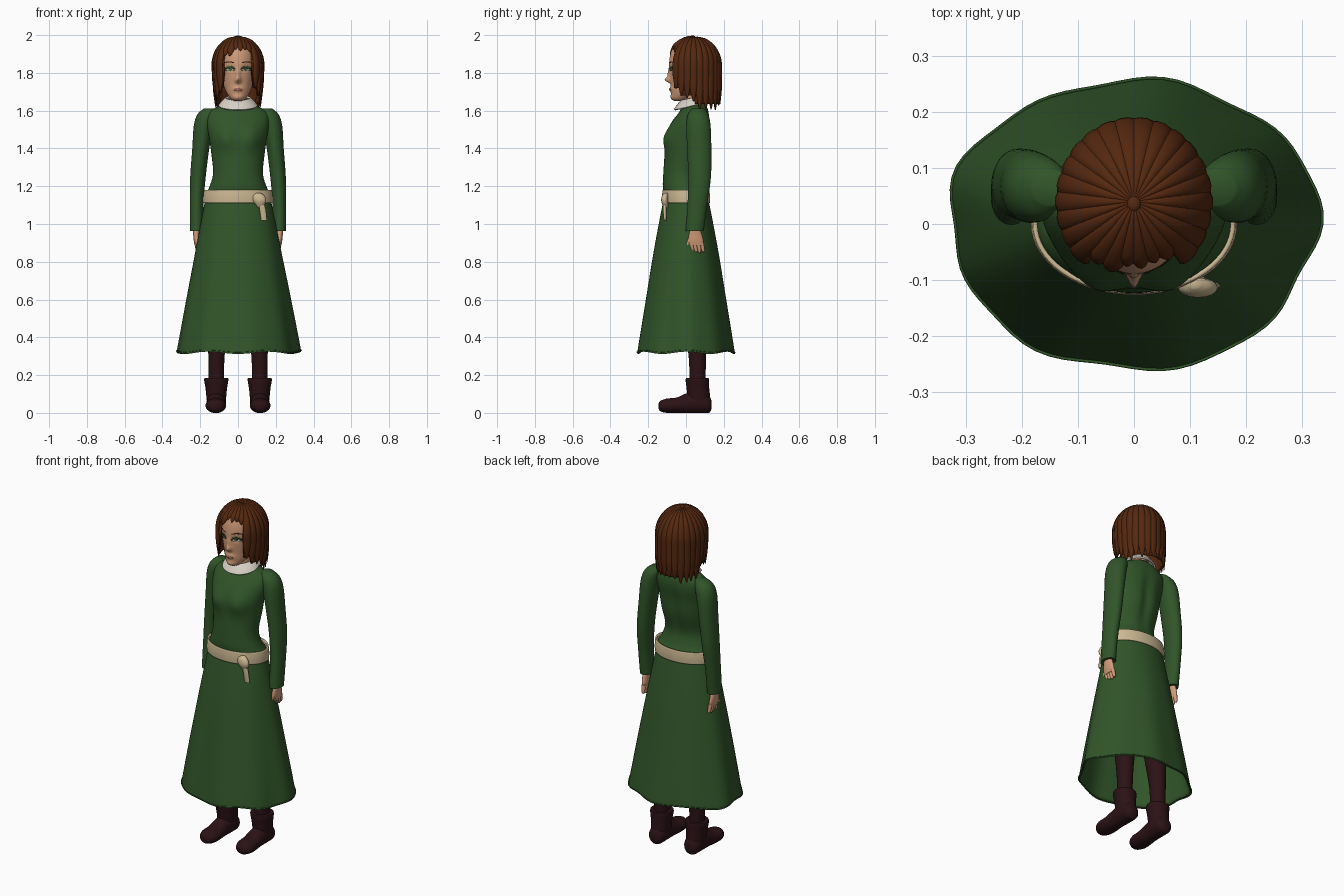
import bpy
import bmesh
import random
from math import sin, cos, pi, tau, exp, radians, copysign
from mathutils import Vector
from mathutils.bvhtree import BVHTree

random.seed(4)
if "Cube" in bpy.data.objects:
    bpy.data.objects.remove(bpy.data.objects["Cube"])


def material(name, r, g, b):
    m = bpy.data.materials.new(name)
    m.use_nodes = True
    m.diffuse_color = (r, g, b, 1)
    node = m.node_tree.nodes["Principled BSDF"]
    node.inputs["Base Color"].default_value = (r, g, b, 1)
    node.inputs["Roughness"].default_value = 0.8
    return m


GREEN = material("dress green", 0.03, 0.09, 0.022)
HAIR = material("auburn hair", 0.09, 0.021, 0.005)
SKIN = material("skin", 0.64, 0.33, 0.19)
BELT = material("tan cloth", 0.6, 0.48, 0.29)
WHITE = material("off white collar", 0.68, 0.63, 0.56)
LEATHER = material("dark leather", 0.024, 0.006, 0.008)
IRIS = material("eye green", 0.06, 0.16, 0.05)
LIP = material("lip rose", 0.42, 0.15, 0.11)
DARK = material("lash brown", 0.03, 0.012, 0.008)


def spline(rows, steps):
    """Smooth interpolation through the given rows."""
    rows = [Vector(r) for r in rows]
    out = []
    for i in range(len(rows) - 1):
        a, b = rows[max(i - 1, 0)], rows[i]
        c, d = rows[i + 1], rows[min(i + 2, len(rows) - 1)]
        for k in range(steps):
            t = k / steps
            out.append(b + (c - a) * (t / 2) + (a * 2 - b * 5 + c * 4 - d) * (t * t / 2)
                       + (b * 3 - a - c * 3 + d) * (t ** 3 / 2))
    return out + [rows[-1]]


def skin_rings(name, rings, mat, caps=True, thick=0, angle=60):
    """Joins rings of points into one smooth object."""
    bm = bmesh.new()
    loops = [[bm.verts.new(p) for p in ring] for ring in rings]
    n = len(loops[0])
    for lo, hi in zip(loops, loops[1:]):
        for i in range(n):
            bm.faces.new((lo[i], lo[(i + 1) % n], hi[(i + 1) % n], hi[i]))
    if caps:
        bm.faces.new(loops[0])
        bm.faces.new(loops[-1])
    bmesh.ops.recalc_face_normals(bm, faces=bm.faces)
    for f in bm.faces:
        f.smooth = True
    mesh = bpy.data.meshes.new(name)
    bm.to_mesh(mesh)
    bm.free()
    mesh.set_sharp_from_angle(angle=radians(angle))
    mesh.materials.append(mat)
    ob = bpy.data.objects.new(name, mesh)
    bpy.context.scene.collection.objects.link(ob)
    if thick:
        mod = ob.modifiers.new("thickness", "SOLIDIFY")
        mod.thickness = thick
    return ob


def loft(name, rows, mat, sides=32, steps=4, shape=None, along="z", side=1, **kw):
    """Rows are (height, centre x, centre depth, radius x, radius depth)."""
    rings = []
    for h, cx, cd, rx, rd in spline(rows, steps):
        ring = []
        for i in range(sides):
            a = tau * i / sides
            x, d = side * cx + rx * cos(a), cd + rd * sin(a)
            p = Vector((x, d, h)) if along == "z" else Vector((x, h, d))
            ring.append(shape(p) if shape else p)
        rings.append(ring)
    return skin_rings(name, rings, mat, **kw)


def bump(x, z, cx, cz, wx, wz):
    return exp(-((x - cx) / wx) ** 2 - ((z - cz) / wz) ** 2)


# Bodice with bust and a shallow groove down the back
def bodice_shape(p):
    if p.y < 0:
        p.y -= 0.022 * (bump(p.x, p.z, 0.07, 1.45, 0.05, 0.06) + bump(p.x, p.z, -0.07, 1.45, 0.05, 0.06))
    else:
        p.y -= 0.015 * bump(p.x, p.z, 0, 1.4, 0.03, 0.15)
    return p


loft("bodice", [(1.08, 0, 0, .168, .113), (1.15, 0, 0, .172, .116), (1.2, 0, -.015, .15, .108),
                (1.27, 0, -.02, .132, .1), (1.38, 0, -.002, .142, .11), (1.47, 0, .006, .155, .11),
                (1.54, 0, .025, .165, .1), (1.59, 0, .042, .155, .08), (1.625, 0, .045, .1, .065),
                (1.645, 0, .045, .06, .05)], GREEN, sides=64, steps=5, shape=bodice_shape)


# Flared skirt with soft folds growing toward the hem
def fold(p):
    a = Vector((p.x / 1.27, p.y)).angle_signed(Vector((1, 0)), 0)
    k = (1.12 - p.z) / 0.8
    wave = 1 + k * (0.018 * sin(5 * a + 0.6) + 0.016 * cos(9 * a) + 0.012 * sin(3 * a))
    return Vector((p.x * wave, p.y * wave, p.z + 0.006 * k * cos(6 * a)))


loft("skirt", [(.322, 0, 0, .322, .252), (.345, 0, 0, .322, .252), (.6, 0, 0, .276, .212),
               (.85, 0, 0, .228, .172), (1.05, 0, 0, .189, .135), (1.13, 0, 0, .174, .118)],
     GREEN, sides=80, steps=5, shape=fold, caps=False, thick=0.008)

# Belt with a knot and a hanging tail
loft("belt", [(1.112, 0, 0, .184, .126), (1.145, 0, 0, .184, .127), (1.18, 0, 0, .18, .124)],
     BELT, sides=64, caps=False, thick=0.008)
loft("belt_knot", [(1.085, .118, -.105, .012, .012), (1.12, .115, -.113, .034, .018),
                   (1.15, .11, -.111, .03, .016), (1.165, .108, -.105, .01, .01)], BELT, sides=16)
loft("belt_tail", [(1.018, .138, -.11, .016, .007), (1.08, .13, -.113, .017, .009),
                   (1.15, .112, -.112, .015, .01)], BELT, sides=12)


# Collar tilted down at the front
def tilt(p):
    p.z += 0.22 * (p.y - 0.03)
    return p


loft("collar", [(1.628, 0, .027, .104, .092), (1.648, 0, .03, .088, .078), (1.668, 0, .033, .066, .06)],
     WHITE, sides=40, caps=False, thick=0.01, shape=tilt)
loft("neck", [(1.6, 0, .045, .055, .055), (1.66, 0, .035, .045, .045), (1.74, 0, .03, .046, .05)], SKIN, sides=24)


# Arms, hands, legs and boots on both sides
def floor(p):
    p.z = max(p.z, 0)
    return p


for s, side in ((1, "left"), (-1, "right")):
    loft(side + "_sleeve", [(.962, .219, .046, .036, .048), (1.1, .219, .06, .036, .052),
                            (1.25, .212, .072, .041, .06), (1.4, .197, .07, .045, .064),
                            (1.52, .182, .066, .052, .064), (1.58, .165, .064, .05, .054),
                            (1.612, .145, .064, .035, .03)], GREEN, side=s)
    loft(side + "_palm", [(.885, .218, .055, .011, .036), (.91, .219, .052, .015, .041),
                          (.94, .221, .05, .016, .036), (.975, .221, .048, .02, .026)], SKIN, sides=20, side=s)
    for i in range(4):
        y, tip = .027 + .019 * i, .847 + .004 * abs(i - 2)
        loft(f"{side}_finger_{i + 1}", [(tip, .214, y + .008, .004, .004), (tip + .008, .215, y + .007, .009, .009),
                                        (.9, .218, y, .011, .011)], SKIN, sides=10, side=s)
    loft(side + "_thumb", [(.878, .212, .006, .005, .005), (.89, .213, .009, .01, .01),
                           (.94, .218, .03, .012, .013)], SKIN, sides=10, side=s)
    loft(side + "_leg", [(.12, .115, .06, .04, .042), (.3, .114, .06, .043, .046),
                         (.55, .105, .045, .06, .065), (1.05, .09, .01, .07, .08)], LEATHER, side=s)
    loft(side + "_boot_shaft", [(.03, .115, .07, .046, .055), (.08, .115, .068, .052, .06),
                                (.13, .115, .063, .057, .06), (.172, .115, .06, .064, .062),
                                (.184, .115, .06, .062, .06)], LEATHER, side=s, angle=40)
    loft(side + "_boot_foot", [(-.146, .118, .036, .012, .012), (-.135, .118, .036, .036, .028),
                               (-.1, .118, .038, .053, .038), (-.05, .117, .04, .053, .041),
                               (0, .116, .05, .049, .052), (.07, .115, .055, .051, .057),
                               (.12, .115, .046, .043, .047), (.136, .115, .042, .02, .02)],
         LEATHER, along="y", shape=floor, side=s)


# Head with nose, lips, cheeks and eye sockets pushed from the front
def face_shape(p):
    if p.y < 0:
        p.y -= 0.027 * bump(p.x, p.z, 0, 1.762, .014, .014) + 0.012 * bump(p.x, p.z, 0, 1.79, .012, .03)
        p.y -= 0.011 * bump(p.x, p.z, 0, 1.713, .026, .014) + 0.008 * bump(p.x, p.z, 0, 1.67, .03, .016)
        p.y += 0.007 * bump(abs(p.x), p.z, .038, 1.822, .02, .014)
    return p


head = loft("head", [(1.652, 0, -.035, .02, .025), (1.662, 0, -.03, .038, .042), (1.69, 0, -.015, .058, .062),
                     (1.73, 0, .008, .075, .086), (1.79, 0, .025, .09, .11), (1.85, 0, .035, .098, .124),
                     (1.91, 0, .04, .094, .12), (1.95, 0, .042, .075, .1), (1.975, 0, .042, .03, .04)],
            SKIN, sides=96, steps=7, shape=face_shape)
face_tree = BVHTree.FromPolygons([v.co for v in head.data.vertices], [p.vertices for p in head.data.polygons])


def decal(name, cx, cz, rx, rz, mat, lift, arch=0.0):
    """Thin almond plate laid on the face."""
    rings = []
    for r in (1, .75, .5, .25, .02):
        ring = []
        for i in range(24):
            a = tau * i / 24
            x = cx + r * rx * cos(a)
            z = cz + r * rz * sin(a) - arch * (r * cos(a)) ** 2
            hit = face_tree.ray_cast(Vector((x, -1, z)), Vector((0, 1, 0)))[0]
            ring.append(Vector((x, (hit.y if hit else -.06) - lift, z)))
        rings.append(ring)
    skin_rings(name, rings, mat, caps=False, thick=0.001)


for s, side in ((1, "left"), (-1, "right")):
    decal(side + "_eye_lid", s * .043, 1.823, .028, .014, IRIS, .002, .004)
    decal(side + "_eye_white", s * .042, 1.817, .019, .007, WHITE, .0035)
    decal(side + "_iris", s * .041, 1.818, .009, .0075, IRIS, .005)
    decal(side + "_pupil", s * .041, 1.818, .004, .004, DARK, .006)
    decal(side + "_lash", s * .044, 1.827, .026, .0028, DARK, .006, .006)
    decal(side + "_brow", s * .046, 1.858, .027, .003, DARK, .002, .006)
decal("lips", 0, 1.712, .022, .0085, LIP, .0015, .002)


# Hair: a hanging shell covered by overlapping tapered locks
def hair_end(a):
    d = abs((a + pi / 2 + pi) % tau - pi)  # angle away from the front
    return 1.885 if d < .66 else 1.72 if d < 1.0 else 1.68 if d < 1.6 else 1.635


def hair_point(a, t, end, grow=0.0):
    """Point from the crown (t=0) over the skull and down to the end (t=1)."""
    drop = max(1.84 - end, 0)
    arc = pi / 2 if drop else pi / 2 * (1.985 - end) / .145 * .87
    length = arc * .14 + drop
    run = max(t, .01) * length
    p = min(run / .14, arc)
    down = max(run - arc * .14, 0) if drop else 0
    pull = 1 - .35 * down if sin(a) < .6 else 1
    return Vector(((.128 + grow) * sin(p) * cos(a) * pull, .04 + (.138 + grow) * sin(p) * sin(a),
                   1.84 + (.145 + grow) * cos(p) - down))


shell = []
for j in range(25):
    shell.append([hair_point(tau * i / 96, j / 24, hair_end(tau * i / 96)) for i in range(96)])
skin_rings("hair_shell", shell, HAIR, caps=False, thick=0.006)

locks = 26
for k in range(locks):
    a = tau * (k + .5) / locks - pi / 2
    end = hair_end(a) - random.uniform(0, .035)
    rings = []
    for j in range(22):
        t = j / 21
        c = hair_point(a, t, end, .002)
        out = hair_point(a, t, end, .03) - c
        out = (out + Vector((cos(a), sin(a), 0)) * .004).normalized()
        across = Vector((-sin(a), cos(a), 0))
        reach = Vector((c.x, c.y - .04)).length
        taper = min(1, (1 - t) * 4.5 + .06) ** .7
        width, depth = (reach * pi / locks * 1.3 + .002) * taper, .011 * taper * min(1, .4 + t * 4)
        rings.append([c + across * (width * cos(b)) + out * (depth * sin(b))
                      for b in (tau * i / 10 for i in range(10))])
    skin_rings(f"hair_lock_{k + 1}", rings, HAIR, angle=75)

# Small whorl at the crown
loft("crown_whorl", [(1.975, 0, .035, .016, .018), (1.992, 0, .035, .012, .014), (1.998, 0, .035, .005, .006)],
     HAIR, sides=16)
